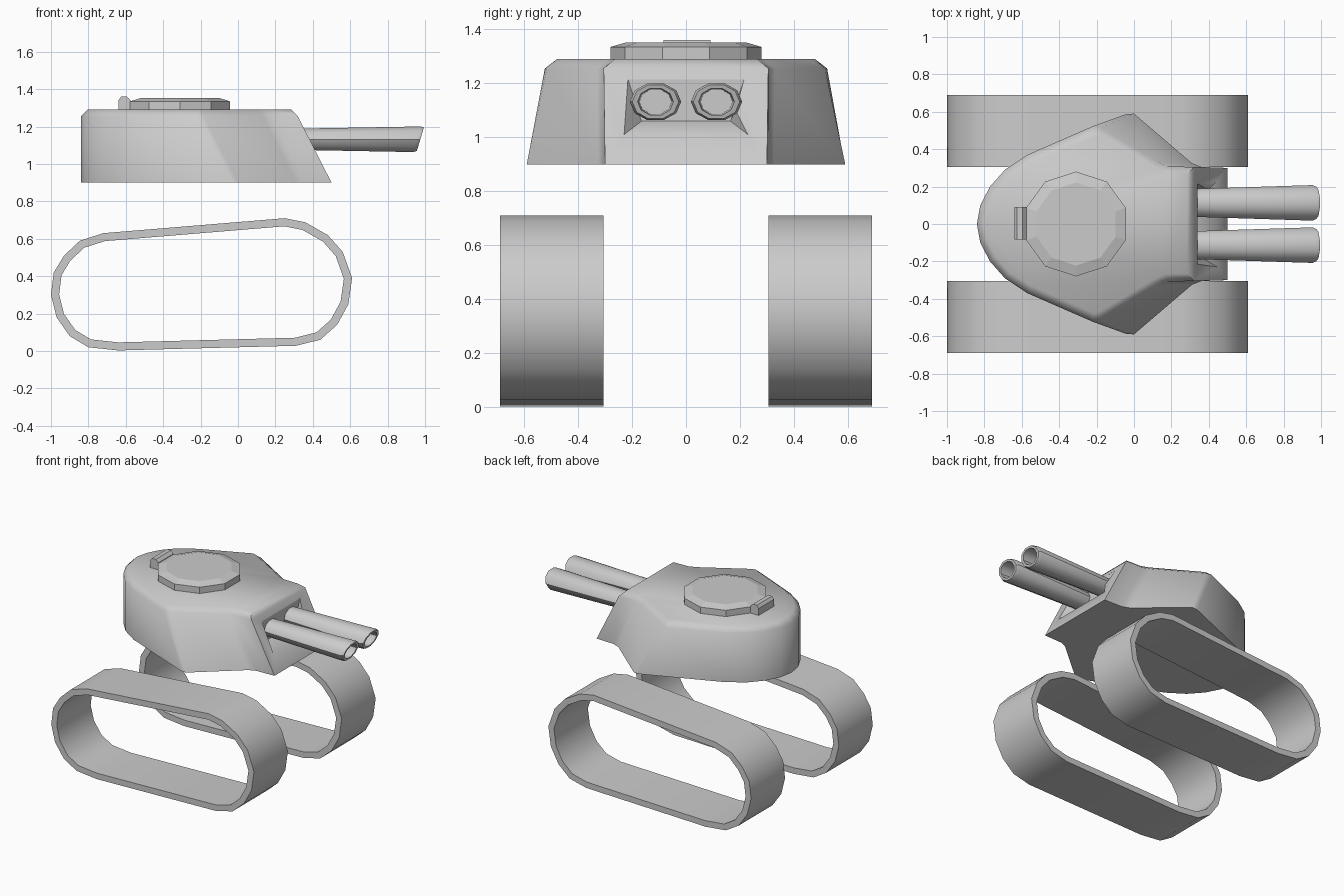
import bpy, bmesh, math
from mathutils import Vector

if "Cube" in bpy.data.objects:
    bpy.data.objects.remove(bpy.data.objects["Cube"])

paint = bpy.data.materials.new("light_grey")
paint.diffuse_color = (0.6, 0.6, 0.6, 1)
paint.use_nodes = True
paint.node_tree.nodes["Principled BSDF"].inputs["Base Color"].default_value = paint.diffuse_color


def make(name, verts, faces, angle=None):
    me = bpy.data.meshes.new(name)
    me.from_pydata(verts, [], faces)
    bm = bmesh.new()
    bm.from_mesh(me)
    bmesh.ops.recalc_face_normals(bm, faces=bm.faces)
    bm.to_mesh(me)
    bm.free()
    me.materials.append(paint)
    ob = bpy.data.objects.new(name, me)
    bpy.context.collection.objects.link(ob)
    if angle:
        smooth(ob, angle)
    return ob


def smooth(ob, angle):
    bpy.ops.object.select_all(action='DESELECT')
    ob.select_set(True)
    bpy.context.view_layer.objects.active = ob
    bpy.ops.object.shade_smooth_by_angle(angle=math.radians(angle))


def loft(rings, cap=True, closed=False):
    """Skin a list of equal-length rings; cap the ends or join last to first."""
    n, verts = len(rings[0]), [v for r in rings for v in r]
    faces = []
    for k in range(len(rings) if closed else len(rings) - 1):
        a, b = k * n, (k + 1) % len(rings) * n
        faces += [(a + i, a + (i + 1) % n, b + (i + 1) % n, b + i) for i in range(n)]
    if cap and not closed:
        faces += [tuple(range(n)), tuple(range(len(verts) - n, len(verts)))]
    return verts, faces


# Track loops: side profile, thickened inwards and extruded sideways
track = [Vector(p) for p in [
    (-1, .30), (-.985, .42), (-.93, .51), (-.845, .59), (-.72, .63), (.25, .71),
    (.36, .688), (.48, .62), (.56, .53), (.61, .39), (.59, .25), (.53, .14),
    (.44, .06), (.31, .028), (-.64, .003), (-.80, .02), (-.90, .08), (-.97, .18)]]


def inset(pts, d):
    out = []
    for i, p in enumerate(pts):
        e1 = (p - pts[i - 1]).normalized()
        e2 = (pts[(i + 1) % len(pts)] - p).normalized()
        n1, n2 = Vector((e1.y, -e1.x)), Vector((e2.y, -e2.x))
        out.append(p + (n1 + n2) * d / (1 + n1.dot(n2)))
    return out


inner = inset(track, .043)
for side, s in (("left", 1), ("right", -1)):
    rings = [[(p.x, s * y, p.y) for p in prof] for prof, y in
             ((track, .305), (track, .69), (inner, .69), (inner, .305))]
    make(side + "_track", *loft(rings, closed=True), angle=30)

# Turret: mirrored half outlines at the base, the rim and the roof
rear = [(-.84, 0), (-.822, .10), (-.77, .20), (-.69, .29), (-.57, .37)]
base = rear + [(-.04, .588), (0, .59), (.31, .325), (.36, .305), (.50, .30)]
rim = rear + [(-.22, .523), (-.18, .515), (.13, .33), (.18, .308), (.32, .305)]
roof = [(-.805, 0), (-.787, .085), (-.74, .175), (-.665, .26), (-.55, .33),
        (-.215, .478), (-.185, .468), (.115, .29), (.17, .268), (.285, .265)]
rings = [[(x, y, z) for x, y in h] + [(x, -y, z) for x, y in h[:0:-1]]
         for h, z in ((base, .90), (rim, 1.255), (roof, 1.29))]
turret = make("turret", *loft(rings))

# Gun port: flared recess cut into the sloping front
port = [[(x, -b, z0), (x, b, z0), (x, t, z1), (x, -t, z1)]
        for x, b, t, z0, z1 in ((.34, .165, .215, 1.06, 1.215), (.55, .295, .23, .96, 1.215))]
cutter = make("port_cutter", *loft(port))
cutter.hide_render = True
mod = turret.modifiers.new("port", 'BOOLEAN')
mod.operation, mod.solver, mod.object = 'DIFFERENCE', 'EXACT', cutter
bpy.context.view_layer.objects.active = turret
bpy.ops.object.modifier_apply(modifier="port")
bpy.data.objects.remove(cutter)
smooth(turret, 50)

# Twin barrels: flared oval tubes with a raked, hollow muzzle
for side, s in (("left", 1), ("right", -1)):
    rings = []
    for x, ry, rz, rake in ((.33, .075, .06, 0), (.955, .095, .072, .3),
                            (.975, .086, .066, .3), (.975, .066, .052, .3),
                            (.78, .060, .048, 0)):
        ring = []
        for i in range(10):
            a = math.tau * i / 10
            dz = rz * math.sin(a)
            ring.append((x + rake * dz, s * .113 + ry * math.cos(a), 1.132 + dz))
        rings.append(ring)
    make(side + "_barrel", *loft(rings), angle=40)

# Hatch: ten-sided drum with a bevelled lid
rings = [[(-.31 + r * math.sin(math.tau * i / 10), r * math.cos(math.tau * i / 10), z)
          for i in range(10)] for r, z in ((.28, 1.28), (.28, 1.335), (.222, 1.352))]
make("hatch", *loft(rings))

# Hatch hinge: chamfered bar behind the hatch
hinge = [(-.64, 1.28), (-.64, 1.34), (-.625, 1.36), (-.595, 1.36), (-.575, 1.34), (-.575, 1.28)]
make("hatch_hinge", *loft([[(x, y, z) for x, z in hinge] for y in (-.083, .09)]))
